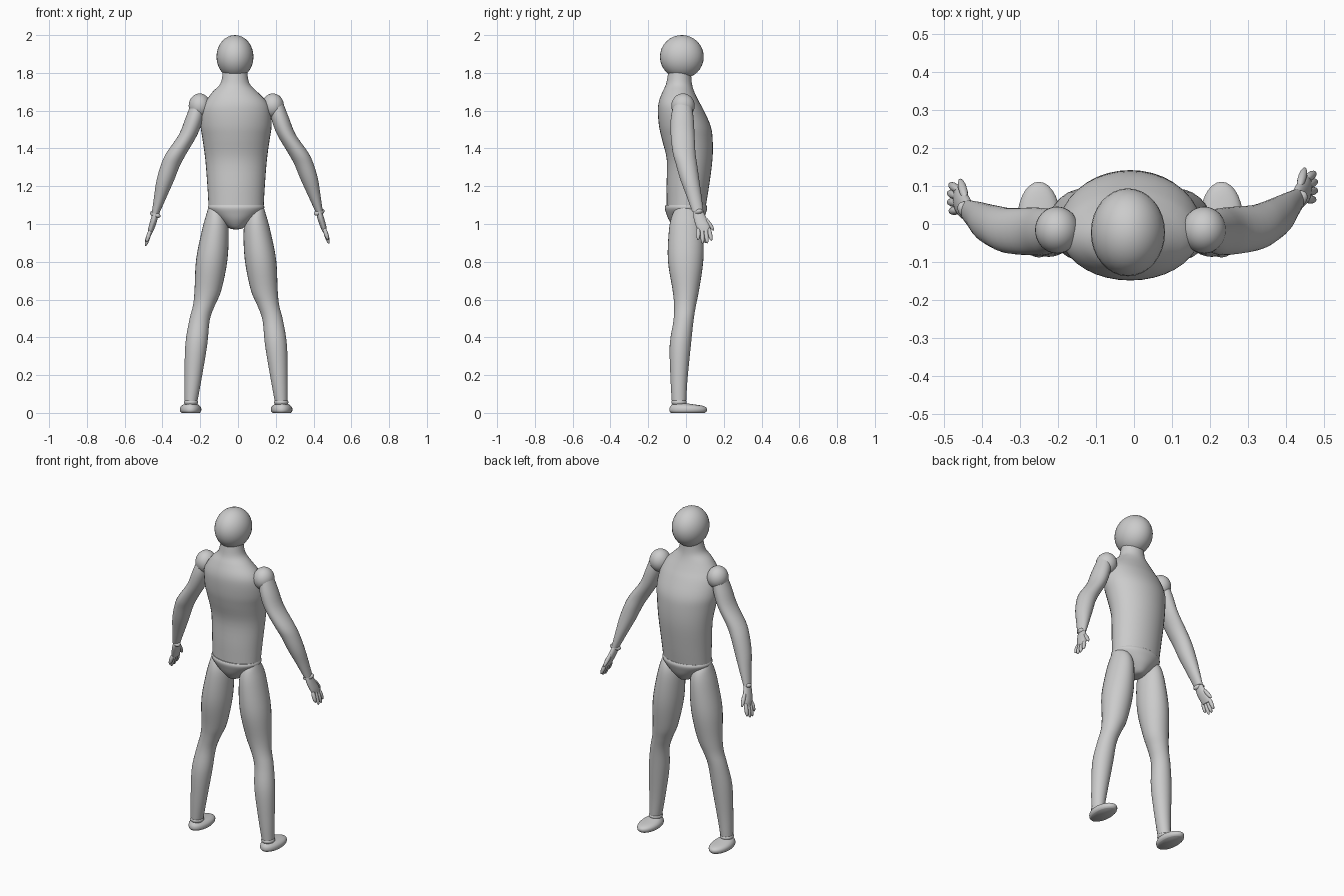
import bpy, bmesh, math
from mathutils import Vector

if "Cube" in bpy.data.objects:
    bpy.data.objects.remove(bpy.data.objects["Cube"])

AXIS = -0.01      # symmetry line of body and legs
ARM_AXIS = -0.004  # symmetry line of arms


def finish(bm, name, angle=50):
    bmesh.ops.recalc_face_normals(bm, faces=bm.faces)
    me = bpy.data.meshes.new(name)
    bm.to_mesh(me)
    bm.free()
    ob = bpy.data.objects.new(name, me)
    bpy.context.collection.objects.link(ob)
    bpy.ops.object.select_all(action='DESELECT')
    ob.select_set(True)
    bpy.context.view_layer.objects.active = ob
    bpy.ops.object.shade_smooth_by_angle(angle=math.radians(angle))
    return ob


def smooth_rows(rows, steps):
    """Catmull-Rom interpolation of ring rows."""
    out = []
    for i in range(len(rows) - 1):
        p0, p1 = rows[max(i - 1, 0)], rows[i]
        p2, p3 = rows[i + 1], rows[min(i + 2, len(rows) - 1)]
        for k in range(steps):
            t = k / steps
            out.append([0.5 * (2 * b + (c - a) * t + (2 * a - 5 * b + 4 * c - d) * t * t
                               + (3 * b - a - 3 * c + d) * t ** 3)
                        for a, b, c, d in zip(p0, p1, p2, p3)])
    return out + [list(rows[-1])]


def loft(name, rows, steps=4, sides=28, angle=50):
    """Skin of horizontal ellipses; row = (z, cx, cy, rx, ry)."""
    bm = bmesh.new()
    rings = []
    for z, cx, cy, rx, ry in smooth_rows(rows, steps):
        rings.append([bm.verts.new((cx + rx * math.cos(a), cy + ry * math.sin(a), z))
                      for a in (2 * math.pi * i / sides for i in range(sides))])
    for lo, hi in zip(rings, rings[1:]):
        for i in range(sides):
            j = (i + 1) % sides
            bm.faces.new((lo[i], lo[j], hi[j], hi[i]))
    bm.faces.new(rings[0])
    bm.faces.new(rings[-1])
    return finish(bm, name, angle)


def ellipsoid(name, centre, radii, direction=(0, 0, 1), seg=32):
    """Stretched ball whose local z follows the given direction."""
    bm = bmesh.new()
    bmesh.ops.create_uvsphere(bm, u_segments=seg, v_segments=seg // 2, radius=1)
    rot = Vector(direction).to_track_quat('Z', 'Y')
    for v in bm.verts:
        p = Vector(c * r for c, r in zip(v.co, radii))
        v.co = rot @ p + Vector(centre)
    return finish(bm, name, 180)


def finger(name, a, b, r):
    a, b = Vector(a), Vector(b)
    d = b - a
    ellipsoid(name, (a + b) / 2, (r, r, d.length / 2), d, 14)


# Head
ellipsoid("head", (-0.016, -0.022, 1.885), (0.098, 0.116, 0.115))

# Torso with neck: z, half width, back y, front y
torso = [(1.095, .146, -.102, .105), (1.20, .152, -.103, .122), (1.34, .163, -.102, .14),
         (1.45, .178, -.128, .141), (1.52, .188, -.143, .130), (1.60, .182, -.149, .095),
         (1.65, .160, -.143, .068), (1.70, .118, -.124, .044), (1.74, .079, -.106, .032),
         (1.79, .066, -.096, .027), (1.83, .064, -.090, .025)]
loft("torso", [(z, AXIS - .006 * (z > 1.68), (b + f) / 2, w, (f - b) / 2)
               for z, w, b, f in torso], sides=36)

# Pelvis bowl
pelvis = [(.972, .015, .025), (.98, .04, .058), (1.02, .088, .090), (1.06, .132, .106),
          (1.085, .149, .112), (1.10, .146, .107)]
loft("pelvis", [(z, AXIS, 0, w, d) for z, w, d in pelvis], sides=36)

# Legs, ankles and feet: z, x offset, y, rx, ry
leg = [(1.09, .118, -.005, .028, .04), (1.05, .108, 0, .050, .072), (.97, .110, 0, .070, .09),
       (.81, .129, -.002, .083, .094), (.65, .149, -.001, .071, .070), (.57, .170, -.005, .058, .058),
       (.49, .194, -.013, .054, .053), (.36, .211, -.030, .058, .056),
       (.18, .228, -.037, .045, .045), (.06, .239, -.037, .034, .038)]
foot = [(0, .241, .010, .048, .090), (.010, .241, .011, .056, .099), (.026, .241, .011, .056, .098),
        (.038, .241, .003, .048, .083), (.047, .240, -.022, .034, .050), (.053, .239, -.035, .02, .025)]
for s, side in ((-1, "left"), (1, "right")):
    def place(rows):
        return [(z, AXIS + s * x, y, rx, ry) for z, x, y, rx, ry in rows]
    loft("leg_" + side, place(leg))
    loft("foot_" + side, place(foot), steps=3)
    ellipsoid("ankle_" + side, (AXIS + s * .239, -.037, .056), (.038, .041, .022))

# Arms: z, x offset, y, rx, ry
arm = [(1.64, .208, -.018, .035, .045), (1.564, .226, -.020, .047, .060), (1.474, .260, -.018, .049, .063),
       (1.378, .322, -.010, .054, .060), (1.315, .354, .003, .051, .056),
       (1.235, .382, .020, .046, .050), (1.15, .408, .042, .033, .040), (1.067, .433, .062, .020, .030)]
palm = [(1.07, .433, .064, .015, .025), (1.03, .442, .075, .018, .034),
        (.985, .456, .091, .016, .037), (.955, .464, .097, .010, .031)]
fingers = [((.458, .066, .985), (.481, .064, .915)), ((.459, .084, .985), (.486, .089, .895)),
           ((.459, .102, .985), (.486, .113, .897)), ((.458, .119, .985), (.482, .135, .910)),
           ((.440, .095, 1.04), (.455, .148, .965))]
for s, side in ((-1, "left"), (1, "right")):
    def shift(z, x, y):
        # the left arm hangs slightly further back and lower toward the hand
        t = min(max((1.5 - z) / 0.45, 0), 1) if s < 0 else 0
        return ARM_AXIS + s * x, y - .03 * t, z - .012 * t

    def place_arm(rows):
        out = []
        for z, x, y, rx, ry in rows:
            px, py, pz = shift(z, x, y)
            out.append((pz, px, py, rx, ry))
        return out
    ellipsoid("shoulder_" + side, (-.009 + s * .194, -.016, 1.626), (.058, .062, .065))
    loft("arm_" + side, place_arm(arm))
    loft("palm_" + side, place_arm(palm), sides=20)
    ellipsoid("wrist_" + side, shift(1.062, .434, .064), (.022, .032, .016), (s * .3, .2, -1), 20)
    for n, (a, b) in enumerate(fingers):
        pa, pb = shift(a[2], a[0], a[1]), shift(b[2], b[0], b[1])
        finger(f"finger_{side}_{n + 1}", pa, pb, .0115)
